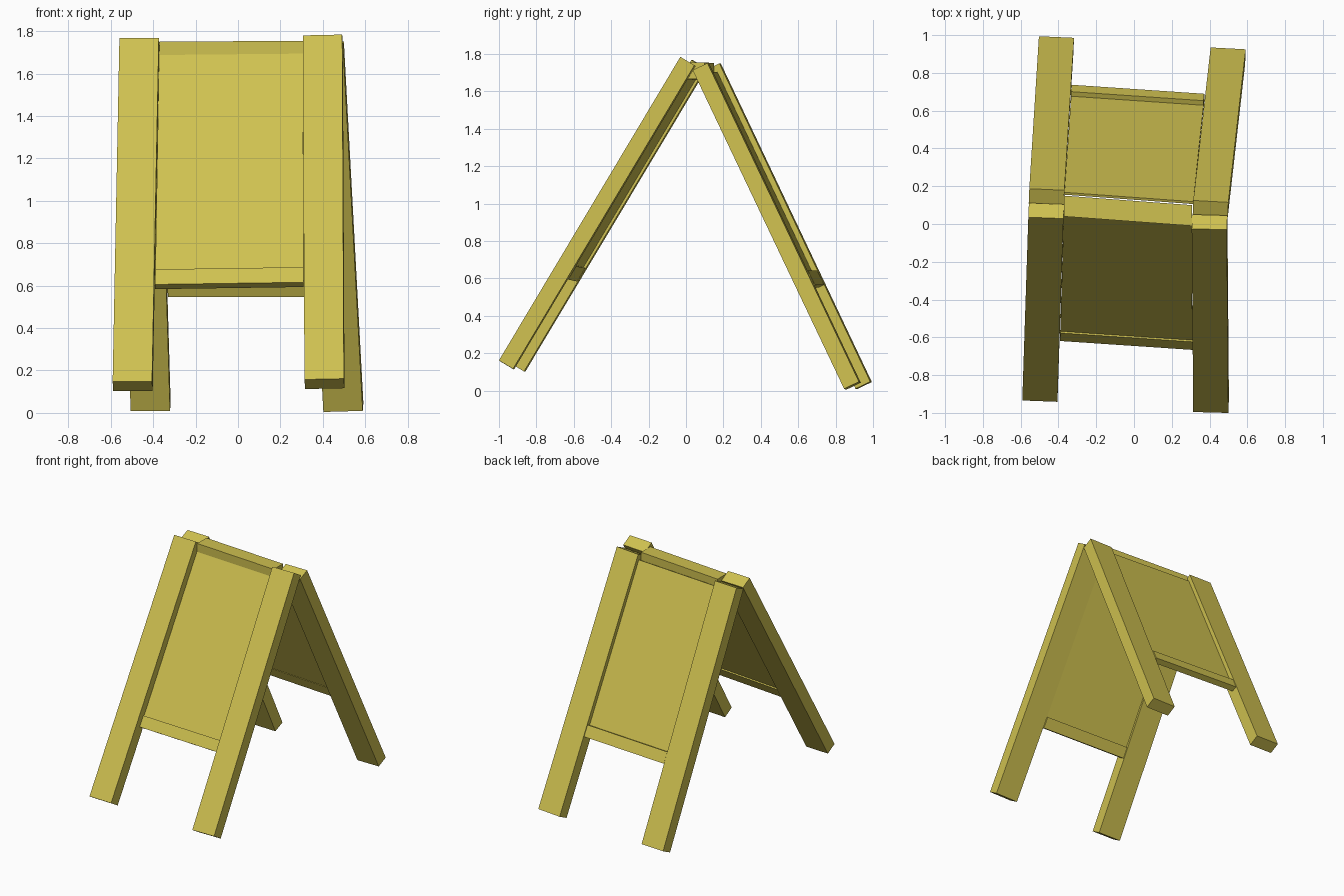
import bpy
from mathutils import Vector, Matrix

if "Cube" in bpy.data.objects:
    bpy.data.objects.remove(bpy.data.objects["Cube"])

paint = bpy.data.materials.new("yellow_paint")
paint.diffuse_color = (0.62, 0.53, 0.08, 1)
paint.use_nodes = True
paint.node_tree.nodes["Principled BSDF"].inputs["Base Color"].default_value = paint.diffuse_color


def solid(name, verts):
    # box from two matching loops of four corners
    faces = [(3, 2, 1, 0), (4, 5, 6, 7)]
    faces += [(i, (i + 1) % 4, (i + 1) % 4 + 4, i + 4) for i in range(4)]
    me = bpy.data.meshes.new(name)
    me.from_pydata([tuple(v) for v in verts], [], faces)
    me.materials.append(paint)
    ob = bpy.data.objects.new(name, me)
    bpy.context.collection.objects.link(ob)
    return ob


def leg(name, bottom, top, width=0.186, thick=0.088):
    # square-cut plank, turned slightly about z
    b, t = Vector(bottom), Vector(top)
    axis = (t - b).normalized()
    across = Vector((1, -0.04, 0))
    across = (across - axis * across.dot(axis)).normalized()
    depth = axis.cross(across)
    ring = [across * (sx * width / 2) + depth * (sy * thick / 2)
            for sx, sy in ((-1, -1), (1, -1), (1, 1), (-1, 1))]
    solid(name, [b + r for r in ring] + [t + r for r in ring])
    return b, t


def board(name, left, right, t_low, t_high, n, d0, d1):
    # board spanning between two legs, between offsets d0 and d1 along n
    def corner(f, t, d):
        l = left[1].lerp(left[0], t)
        r = right[1].lerp(right[0], t)
        return l.lerp(r, f) + Vector(n).normalized() * d
    verts = [corner(f, t, d) for t in (t_low, t_high)
             for f, d in ((.108, d0), (.892, d0), (.892, d1), (.108, d1))]
    solid(name, verts)


# legs
fl = leg("front_left_leg", (-0.497, -0.90, 0.125), (-0.465, 0.07, 1.745))
fr = leg("front_right_leg", (0.408, -0.96, 0.137), (0.40, 0.01, 1.76))
bl = leg("back_left_leg", (-0.412, 0.95, 0.028), (-0.463, 0.143, 1.73))
br = leg("back_right_leg", (0.497, 0.89, 0.026), (0.405, 0.08, 1.73))

# bottom rails and the thin panels set into the frames
front_n, back_n = (0, 0.857, -0.515), (0, 0.905, 0.425)
board("front_bottom_rail", fl, fr, 0.704, 0.66, front_n, 0.0, 0.043)
board("front_panel", fl, fr, 0.662, 0.02, front_n, 0.01, 0.033)
board("back_bottom_rail", bl, br, 0.695, 0.65, back_n, 0.0, 0.044)
board("back_panel", bl, br, 0.652, 0.02, back_n, 0.003, 0.017)

# level ridge beam joining both panels at the top
ridge = []
for z in (1.665, 1.755):
    ridge += [(-0.37, 0.04, z - 0.004), (0.307, -0.01, z),
              (0.307, 0.10, z), (-0.37, 0.15, z - 0.004)]
solid("ridge_beam", ridge)
